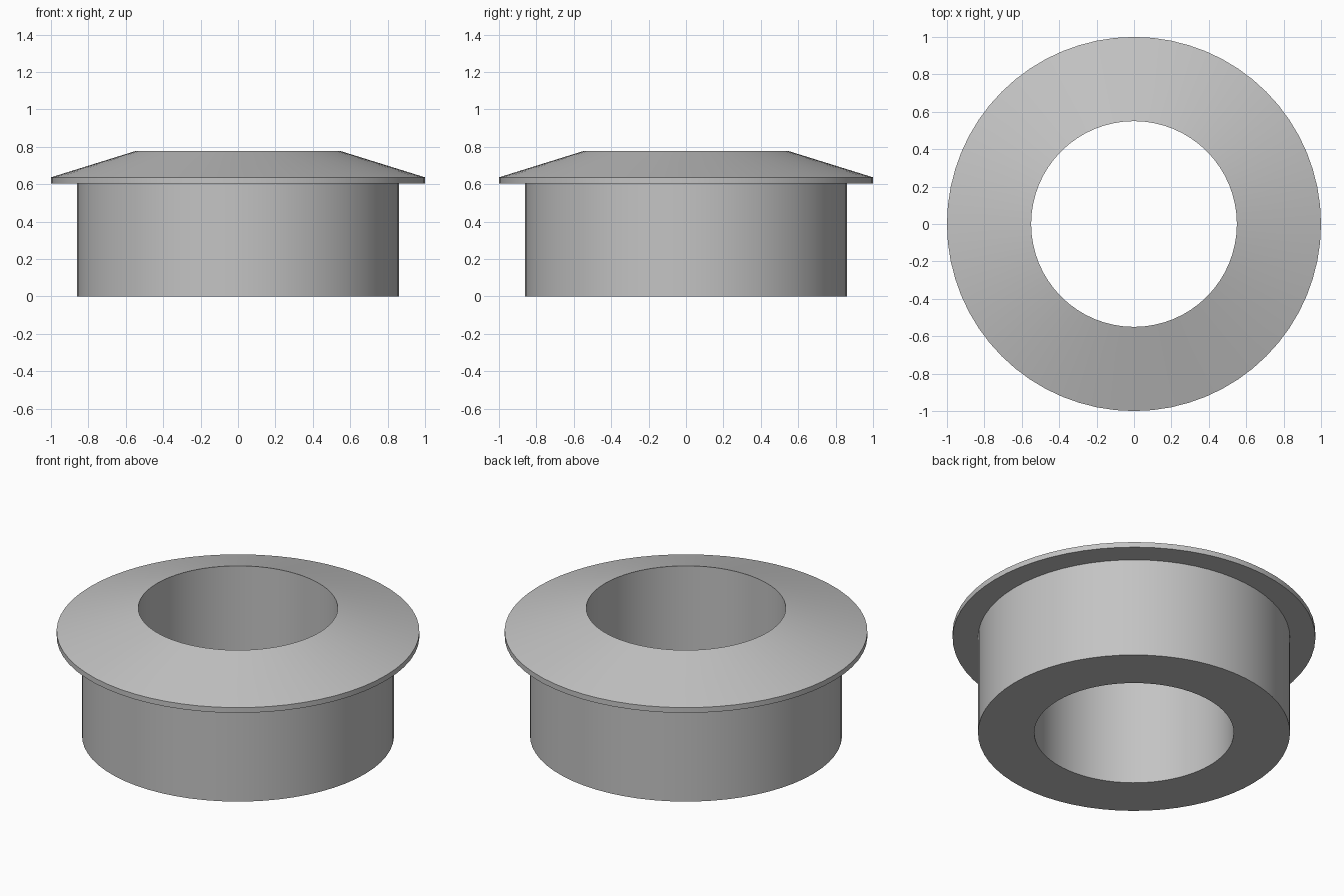
import bpy
import bmesh
from math import cos, sin, tau, radians

cube = bpy.data.objects.get("Cube")
if cube:
    bpy.data.objects.remove(cube, do_unlink=True)

SEGMENTS = 64

# Plain grey material
grey = bpy.data.materials.new("grey")
grey.use_nodes = True
colour = (0.55, 0.55, 0.55, 1)
grey.diffuse_color = colour
grey.node_tree.nodes["Principled BSDF"].inputs["Base Color"].default_value = colour


def revolve(name, profile):
    """Spin a closed (radius, height) profile around z."""
    bm = bmesh.new()
    rings = []
    for i in range(SEGMENTS):
        a = tau * i / SEGMENTS
        rings.append([bm.verts.new((r * cos(a), r * sin(a), z)) for r, z in profile])
    n = len(profile)
    for i, ring in enumerate(rings):
        following = rings[(i + 1) % SEGMENTS]
        for j in range(n):
            k = (j + 1) % n
            bm.faces.new((ring[j], following[j], following[k], ring[k]))
    bmesh.ops.recalc_face_normals(bm, faces=bm.faces)
    mesh = bpy.data.meshes.new(name)
    bm.to_mesh(mesh)
    bm.free()
    mesh.materials.append(grey)
    obj = bpy.data.objects.new(name, mesh)
    bpy.context.collection.objects.link(obj)
    bpy.ops.object.select_all(action="DESELECT")
    obj.select_set(True)
    bpy.context.view_layer.objects.active = obj
    bpy.ops.object.shade_smooth_by_angle(angle=radians(15))
    return obj


# Sleeve, flange with a thin rim, and sloped top around a through bore
revolve("flanged_bushing", [
    (0.55, 0), (0.86, 0), (0.86, 0.605),
    (1, 0.605), (1, 0.637), (0.55, 0.777),
])
